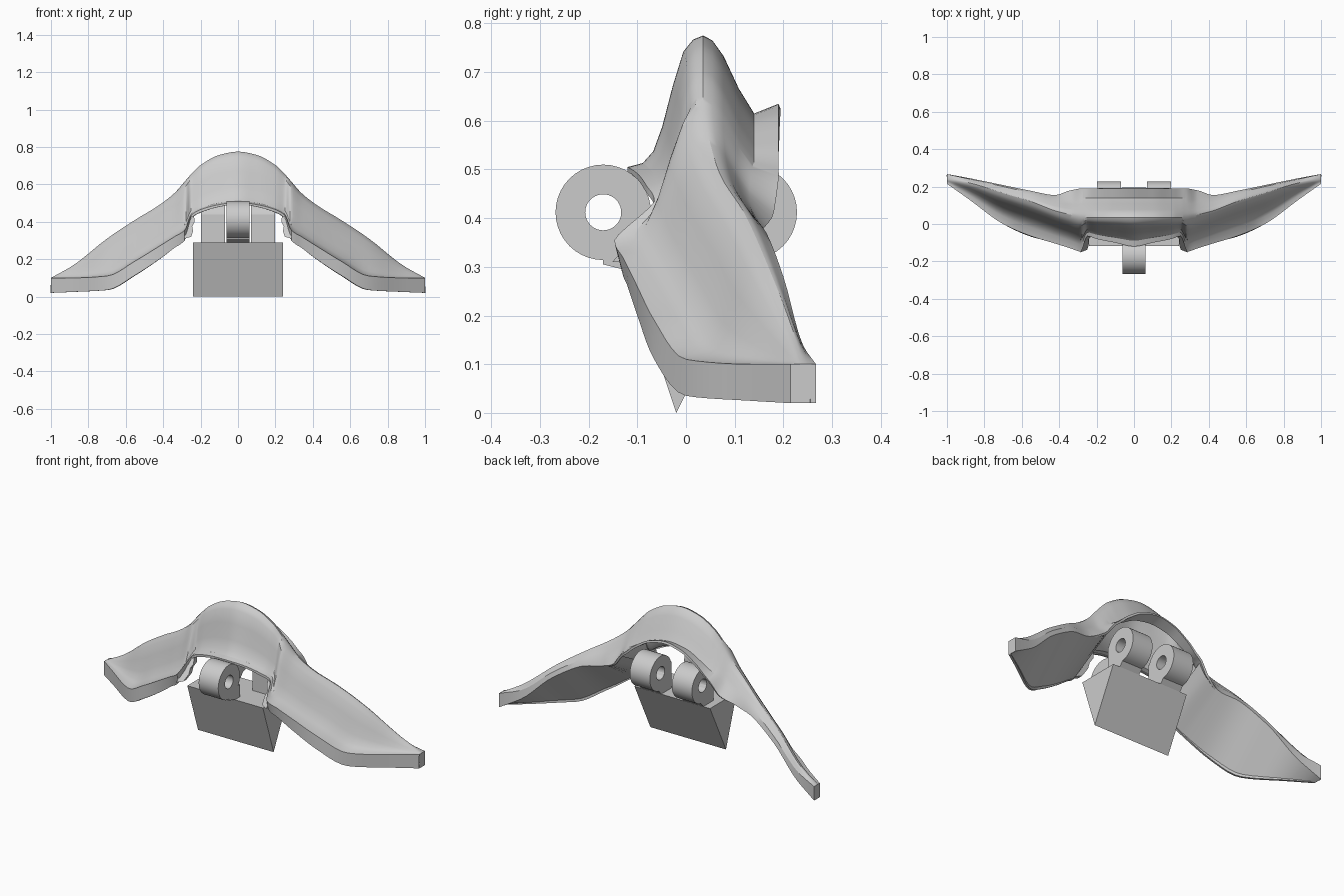
import bpy, bmesh, math

cube = bpy.data.objects.get("Cube")
if cube:
    bpy.data.objects.remove(cube)

grey = bpy.data.materials.new("plain grey")
grey.use_nodes = True
tone = (0.6, 0.6, 0.6, 1)
grey.diffuse_color = tone
grey.node_tree.nodes["Principled BSDF"].inputs["Base Color"].default_value = tone


def finish(ob, angle):
    """Apply modifiers, then shade smooth with sharp edges kept."""
    bpy.ops.object.select_all(action='DESELECT')
    ob.select_set(True)
    bpy.context.view_layer.objects.active = ob
    for mod in list(ob.modifiers):
        bpy.ops.object.modifier_apply(modifier=mod.name)
    bpy.ops.object.shade_smooth_by_angle(angle=math.radians(angle))


def make(name, verts, faces, fix=True):
    mesh = bpy.data.meshes.new(name)
    mesh.from_pydata(verts, [], faces)
    if fix:
        bm = bmesh.new()
        bm.from_mesh(mesh)
        bmesh.ops.recalc_face_normals(bm, faces=bm.faces)
        bm.to_mesh(mesh)
        bm.free()
    mesh.materials.append(grey)
    ob = bpy.data.objects.new(name, mesh)
    bpy.context.collection.objects.link(ob)
    return ob


def bridge(name, first, second):
    """Closed solid between two matching outlines."""
    n = len(first)
    faces = [list(range(n)), list(range(n, 2 * n))]
    faces += [(i, (i + 1) % n, n + (i + 1) % n, n + i) for i in range(n)]
    return make(name, first + second, faces)


def prism(name, x0, x1, outline):
    """Extrude a (y, z) outline from x0 to x1."""
    return bridge(name, *[[(x, y, z) for y, z in outline] for x in (x0, x1)])


def barrel(name, x0, x1, cy, cz, outer=0.098, inner=0.037, n=40):
    """Hinge barrel with an open bore along x."""
    rings = [(x0, outer), (x1, outer), (x1, inner), (x0, inner)]
    verts, faces = [], []
    for x, r in rings:
        for i in range(n):
            a = math.tau * i / n
            verts.append((x, cy + r * math.cos(a), cz + r * math.sin(a)))
    for k in range(4):
        for i in range(n):
            j = (i + 1) % n
            m = (k + 1) % 4
            faces.append((k * n + i, k * n + j, m * n + j, m * n + i))
    finish(make(name, verts, faces), 35)


def loft(name, sections):
    """Open sheet through rows of points, facing up when rows run to +x and +y."""
    n = len(sections[0])
    faces = [(i * n + j, i * n + n + j, i * n + n + j + 1, i * n + j + 1)
             for i in range(len(sections) - 1) for j in range(n - 1)]
    return make(name, sum(sections, []), faces, fix=False)


# Shell stations: x, rim bottom y and z, rim top y and z, crest y and z,
# rear y and z, lip run, lip rise
half = [
    (0, -.12, .495, -.12, .505, .035, .775, .14, .615, .05, .02),
    (.1, -.10, .48, -.10, .492, .035, .757, .14, .60, .05, .015),
    (.2, -.08, .45, -.08, .465, .035, .703, .14, .55, .05, .005),
    (.25, -.065, .42, -.065, .435, .035, .655, .14, .52, .05, -.01),
    (.285, -.132, .30, -.147, .355, .038, .615, .135, .50, .055, -.02),
    (.34, -.12, .26, -.13, .32, .05, .553, .13, .45, .05, -.04),
    (.42, -.1, .2, -.105, .27, .07, .49, .135, .415, .02, -.045),
    (.55, -.068, .115, -.065, .19, .12, .41, .165, .37, .012, -.03),
    (.7, 0, .035, 0, .11, .165, .31, .2, .28, .008, -.03),
    (.88, .13, .025, .13, .1, .22, .168, .24, .14, .005, -.05),
    (1, .215, .02, .215, .1, .24, .1, .267, .1, 0, -.08),
]
stations = [(-s[0],) + s[1:] for s in half[:0:-1]] + half
xs = [s[0] for s in stations]


def smooth_column(vals, steps=5):
    """Interpolate without overshoot between stations."""
    d = [(vals[i + 1] - vals[i]) / (xs[i + 1] - xs[i]) for i in range(len(xs) - 1)]
    t = [d[0]]
    for a, b in zip(d, d[1:]):
        t.append(2 * a * b / (a + b) if a * b > 0 else 0)
    t.append(d[-1])
    out = []
    for i in range(len(d)):
        h = xs[i + 1] - xs[i]
        for k in range(steps):
            u = k / steps
            w = u * u * (3 - 2 * u)
            out.append(vals[i] + w * (vals[i + 1] - vals[i])
                       + h * u * (1 - u) * ((1 - u) * t[i] - u * t[i + 1]))
    return out + [vals[-1]]


columns = [smooth_column(c) for c in zip(*stations)]
front_curve = [(0, 0), (.2, .03), (.34, .12), (.46, .31), (.6, .62), (.74, .88), (.87, .97), (1, 1)]
rear_curve = [(.18, .06), (.4, .26), (.7, .68), (1, 1)]
sections = []
for x, by, bz, fy, fz, cy, cz, ry, rz, ly, lz in zip(*columns):
    # The front ledge is wider along the arms
    ledge = .3 * min(1, max(0, (abs(x) - .25) / .2))
    row = [(by, bz)]
    row += [(fy + (a + ledge * a * (1 - a)) * (cy - fy), fz + b * (cz - fz))
            for a, b in front_curve]
    row += [(cy + a * (ry - cy), cz + b * (rz - cz)) for a, b in rear_curve]
    row.append((ry + ly, rz + lz))
    sections.append([(x, y, z) for y, z in row])
shell = loft("arched_shell", sections)
wall = shell.modifiers.new("wall", 'SOLIDIFY')
wall.thickness = 0.012
wall.offset = -1
finish(shell, 30)

# Undersides that close the arms, and the flat tip ends
for side, label in ((1, "left"), (-1, "right")):
    arm = [s for s in sections if s[0][0] * side > .284]
    finish(loft(label + "_arm_underside", [[s[-1], s[0]] for s in arm]), 35)
    tip = [(x + side * .001, y, z) for x, y, z in (arm[-1] if side > 0 else arm[0])]
    make(label + "_tip_end", tip, [list(range(len(tip)))[::-side]], fix=False)

# Wedge block under the hinge
prism("wedge_block", -.24, .24, [(-.117, .29), (-.02, 0), (.125, .29)])

# Front hinge barrel and its foot
barrel("front_barrel", -.062, .062, -.17, .412)
prism("front_barrel_foot", -.062, .062, [(-.17, .305), (-.07, .28), (-.07, .36), (-.17, .36)])

for side, label in ((1, "left"), (-1, "right")):
    # Rear hinge barrels and feet
    barrel(label + "_rear_barrel", side * .07, side * .197, .13, .412)
    prism(label + "_rear_barrel_foot", side * .07, side * .197,
          [(.03, .28), (.115, .28), (.15, .32), (.12, .36), (.07, .44), (.03, .44)])
    # Hooked clip beside the front opening, curving back as it rises
    path = [(.285, .31), (.25, .32), (.24, .35), (.245, .375), (.232, .4), (.235, .43),
            (.25, .43), (.265, .41), (.285, .4)]
    outline = [(side * x, -.065 - 6 * (.43 - z) ** 2, z) for x, z in path]
    clip = bridge(label + "_clip", outline, [(x, y + .03, z) for x, y, z in outline])
    finish(clip, 35)
